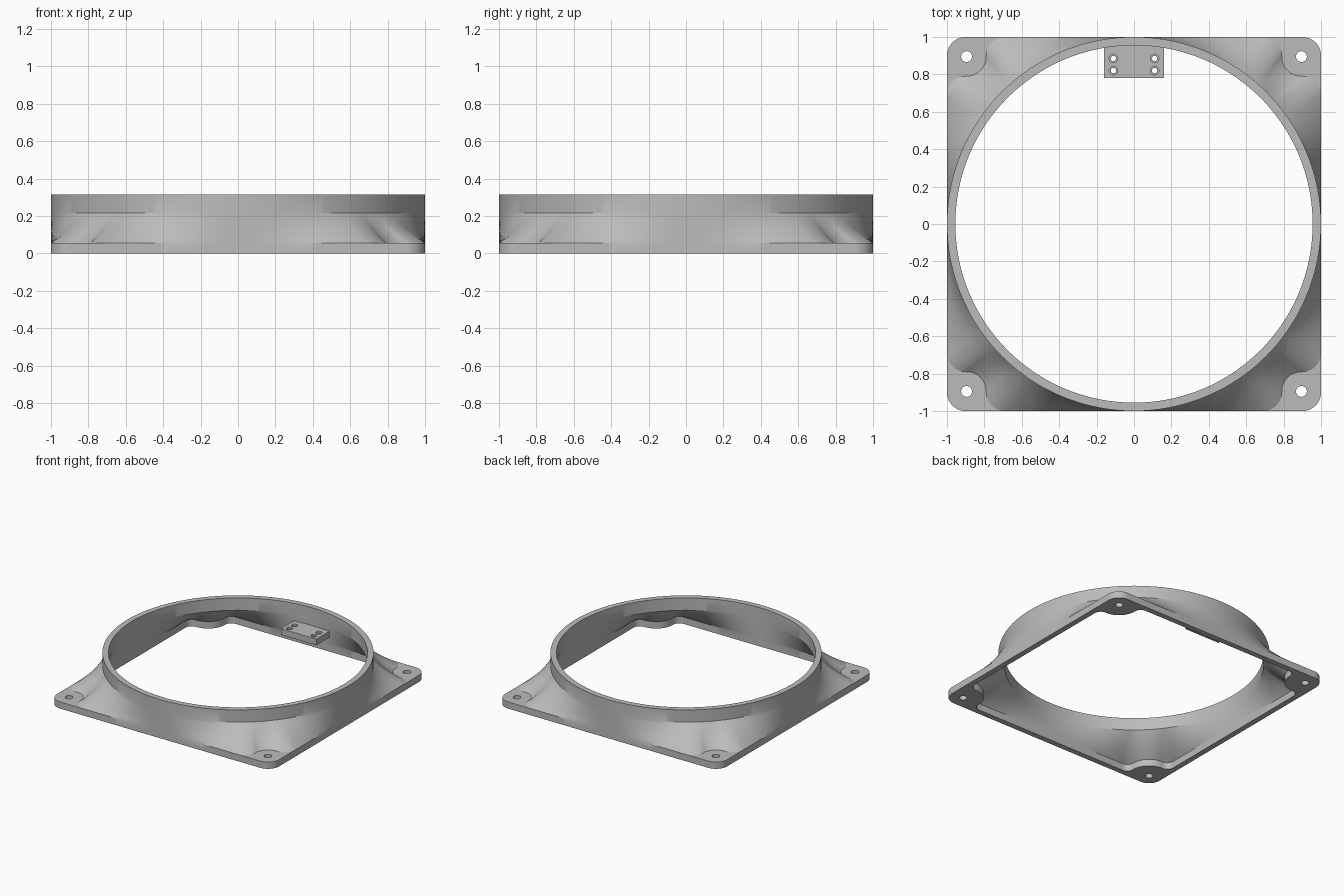
import bpy, bmesh, math
from math import sin, cos, pi, radians
from mathutils import Vector

cube = bpy.data.objects.get("Cube")
if cube:
    bpy.data.objects.remove(cube, do_unlink=True)

# Sizes
BASE_H, RING_Z, TOP_Z = 0.055, 0.215, 0.315
WALL = 0.045
HOLE = 0.895          # screw hole offset from the centre
BOSS_R = 0.105        # clear flat around each screw hole
FILLET = 0.1
CORNER_R = 0.1
LOFT_STEPS = 10

grey = bpy.data.materials.new("plain grey")
grey.use_nodes = True
grey.diffuse_color = (0.5, 0.5, 0.5, 1)
grey.node_tree.nodes["Principled BSDF"].inputs["Base Color"].default_value = grey.diffuse_color


def make_object(name, bm, material=grey):
    bmesh.ops.recalc_face_normals(bm, faces=bm.faces)
    mesh = bpy.data.meshes.new(name)
    bm.to_mesh(mesh)
    bm.free()
    mesh.materials.append(material)
    obj = bpy.data.objects.new(name, mesh)
    bpy.context.collection.objects.link(obj)
    return obj


def arc(cx, cy, r, start, end, steps):
    return [Vector((cx + r * cos(radians(start + (end - start) * i / steps)),
                    cy + r * sin(radians(start + (end - start) * i / steps))))
            for i in range(1, steps + 1)]


def notched_square(inset):
    """Square outline that curves inwards around each corner screw."""
    side = 1 - inset
    start = HOLE - BOSS_R - FILLET
    half = [Vector((side, start * i / 20)) for i in range(21)]
    half += arc(1 - FILLET, start, FILLET - inset, 0, 90, 10)
    half += arc(HOLE, HOLE, BOSS_R + inset, 270, 225, 8)
    quarter = half + [Vector((p.y, p.x)) for p in reversed(half[1:-1])]
    points = []
    for k in range(4):
        for p in quarter:
            q = p.copy()
            for _ in range(k):
                q = Vector((-q.y, q.x))
            points.append(q)
    return points


def on_rounded_square(p):
    """Point of the rounded base outline in the direction of p."""
    d = p.normalized()
    q = d / max(abs(d.x), abs(d.y))
    c = 1 - CORNER_R
    if min(abs(q.x), abs(q.y)) > c:
        b = (abs(d.x) + abs(d.y)) * c
        q = d * (b + math.sqrt(b * b - 2 * c * c + CORNER_R ** 2))
    return q


def loft(outline, radius):
    """Rows flaring from the ring down to the outline, slightly concave."""
    rows = []
    for i in range(LOFT_STEPS + 1):
        t = i / LOFT_STEPS
        f = (1 - t) * (1 - 0.3 * t)
        z = BASE_H + (RING_Z - BASE_H) * t
        rows.append([(p * f + p.normalized() * radius * (1 - f)).to_3d()
                     + Vector((0, 0, z)) for p in outline])
    return rows


def level(points, z):
    return [Vector((p.x, p.y, z)) for p in points]


# Shroud: base flange, flared wall and ring as one closed shell
outer = notched_square(0)
inner = notched_square(WALL)
base = [on_rounded_square(p) for p in outer]
rows = [level(base, 0), level(base, BASE_H)]
rows += loft(outer, 1)
rows.append(level([p.normalized() for p in outer], TOP_Z))
rows.append(level([p.normalized() * (1 - WALL) for p in inner], TOP_Z))
rows += reversed(loft(inner, 1 - WALL))
rows.append(level(inner, 0))

bm = bmesh.new()
loops = [[bm.verts.new(p) for p in row] for row in rows]
count = len(outer)
for a, b in zip(loops, loops[1:] + loops[:1]):
    for i in range(count):
        j = (i + 1) % count
        bm.faces.new((a[i], a[j], b[j], b[i]))
bmesh.ops.remove_doubles(bm, verts=bm.verts, dist=1e-5)
shroud = make_object("shroud", bm)

# Mounting block on the inside of the back wall
bm = bmesh.new()
bmesh.ops.create_cube(bm, size=1)
for v in bm.verts:
    v.co = Vector((v.co.x * 0.32, 0.877 + v.co.y * 0.195, 0.145 + v.co.z * 0.05))
block = make_object("mounting_block", bm)


def drill(target, x, y, z, radius, depth):
    """Cut a round vertical hole centred on the given point."""
    bm = bmesh.new()
    bmesh.ops.create_cone(bm, cap_ends=True, segments=32, radius1=radius,
                          radius2=radius, depth=depth)
    bmesh.ops.translate(bm, verts=bm.verts, vec=(x, y, z))
    cutter = make_object("hole_cutter", bm)
    cutter.hide_render = True
    mod = target.modifiers.new("hole", 'BOOLEAN')
    mod.operation = 'DIFFERENCE'
    mod.solver = 'EXACT'
    mod.object = cutter
    bpy.context.view_layer.objects.active = target
    bpy.ops.object.modifier_apply(modifier=mod.name)
    bpy.data.objects.remove(cutter, do_unlink=True)


# Corner screw holes
for sx in (-1, 1):
    for sy in (-1, 1):
        drill(shroud, sx * HOLE, sy * HOLE, 0.03, 0.029, 0.2)

# Counterbored holes in the block
for x in (-0.11, 0.11):
    for y in (0.82, 0.885):
        drill(block, x, y, 0.145, 0.014, 0.2)
        drill(block, x, y, 0.17, 0.023, 0.03)

# Smooth curved walls, keep creases sharp
bpy.ops.object.select_all(action='DESELECT')
for obj in (shroud, block):
    obj.select_set(True)
bpy.context.view_layer.objects.active = shroud
bpy.ops.object.shade_smooth_by_angle(angle=radians(26))
